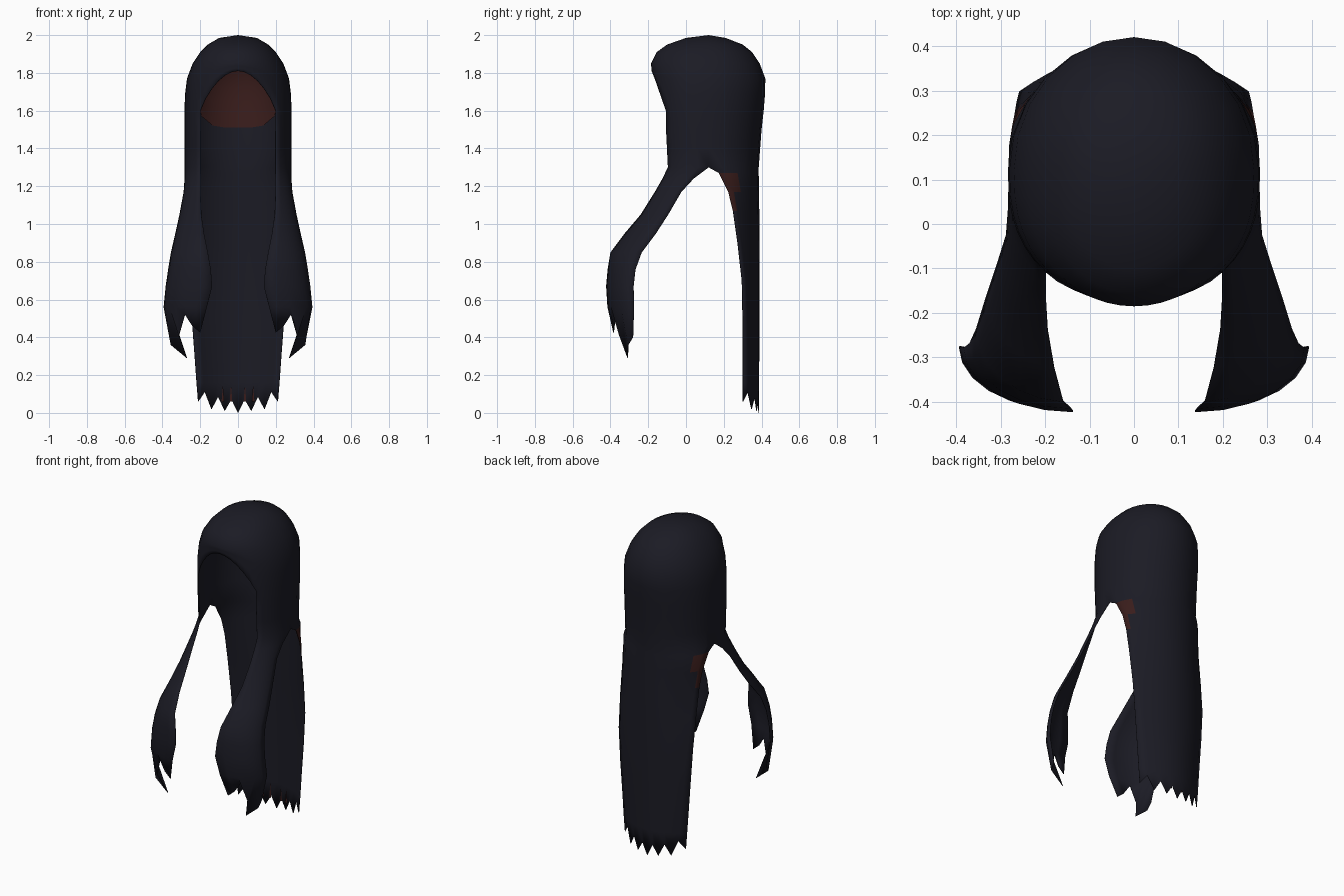
import bpy
import bmesh
from math import sin, cos, radians

cube = bpy.data.objects.get("Cube")
if cube:
    bpy.data.objects.remove(cube)


def material(name, rgb):
    mat = bpy.data.materials.new(name)
    mat.use_nodes = True
    mat.diffuse_color = (*rgb, 1)
    bsdf = mat.node_tree.nodes["Principled BSDF"]
    bsdf.inputs["Base Color"].default_value = (*rgb, 1)
    bsdf.inputs["Roughness"].default_value = 0.8
    return mat


HAIR = material("dark navy hair", (0.011, 0.011, 0.018))
LINING = material("dark red brown", (0.041, 0.012, 0.011))

# Head rings: height, half width, front y, back y
RINGS = [(2.0, 0, .12, .12), (1.985, .10, 0, .21), (1.95, .16, -.10, .30),
         (1.91, .20, -.155, .35), (1.85, .24, -.185, .39), (1.77, .27, -.18, .42),
         (1.66, .284, -.18, .418), (1.5, .283, -.178, .40), (1.3, .282, -.165, .385)]
MID_Y = 0.12
SIDE = 135   # angle from the back where the face opening starts


def lerp(a, b, t):
    return a + (b - a) * t


def head_point(angle, z, scale=1.0):
    for lo, hi in zip(RINGS[1:], RINGS):
        if z >= lo[0] - 1e-6:
            t = (hi[0] - z) / (hi[0] - lo[0])
            rx, yf, yb = (lerp(hi[i], lo[i], t) for i in (1, 2, 3))
            break
    c, s = cos(radians(angle)), sin(radians(angle))
    reach = c * (yb - MID_Y) if c > 0 else -(abs(c) ** 0.8) * (MID_Y - yf)
    return (rx * s * scale, MID_Y + reach * scale, z)


def add_grid(bm, rows, paint=None, flip=False):
    """Sheet of quads; slot 0 is the lining colour, slot 1 the hair."""
    verts = [[bm.verts.new(p) for p in row] for row in rows]
    for r in range(len(verts) - 1):
        for c in range(len(verts[r]) - 1):
            loop = [verts[r][c], verts[r + 1][c], verts[r + 1][c + 1], verts[r][c + 1]]
            face = bm.faces.new(loop[::-1] if flip else loop)
            face.smooth = True
            face.material_index = 0 if paint and paint(r, c) else 1


def finish(bm, name, mats):
    bmesh.ops.remove_doubles(bm, verts=bm.verts, dist=0.0004)
    mesh = bpy.data.meshes.new(name)
    bm.to_mesh(mesh)
    bm.free()
    for m in mats:
        mesh.materials.append(m)
    obj = bpy.data.objects.new(name, mesh)
    bpy.context.collection.objects.link(obj)
    return obj


# Columns: coarse round the back, finer at the front
half = [i * 15 for i in range(6)] + [90 + i * 7.5 for i in range(13)]
ANGLES = [-a for a in half[:0:-1]] + half


def hem(angle):
    """Lower edge of the crown, arching up over the face."""
    t = max(0, abs(angle) - SIDE) / (180 - SIDE)
    return 1.6 + 0.21 * (1 - (1 - t) ** 2)


bm = bmesh.new()
# Crown with fringe
rows = []
for z in [r[0] for r in RINGS[:5]] + [1.77, 1.69, 1.6]:
    rows.append([head_point(a, z if z >= 1.85 else 1.85 - (1.85 - z) * (1.85 - hem(a)) / 0.25)
                 for a in ANGLES])
add_grid(bm, rows, flip=True)

# Sides down to the shoulders
sides = [a for a in ANGLES if abs(a) <= SIDE]
add_grid(bm, [[head_point(a, z) for a in sides] for z in (1.6, 1.5, 1.4, 1.3)], flip=True)

# Back curtain: height, half width, edge y, back y, evenness of columns
CURTAIN = [(1.3, .282, .12, .385, 0), (1.27, .281, .175, .385, 0),
           (1.17, .273, .225, .386, .1), (1.07, .268, .25, .388, .2),
           (.9, .264, .275, .39, .4), (.7, .258, .298, .39, .6),
           (.5, .245, .302, .39, .8), (.3, .23, .302, .388, 1),
           (.16, .22, .303, .387, 1), (0, .212, .303, .385, 1)]
back = [a for a in ANGLES if abs(a) <= 90]
rows = []
for z, w, ye, yb, even in CURTAIN:
    row = []
    power = lerp(0.5, 1, min(1, (1.3 - z) / 0.3))
    for i, a in enumerate(back):
        s = lerp(sin(radians(a)), a / 90, even)
        zz = z
        if z == 0:   # ragged hem
            zz = 0.07 + 0.06 * s * s if i % 2 else 0.01 + 0.05 * s ** 4 - 0.01 * (i == 6)
        row.append((w * s, ye + (yb - ye) * max(0, 1 - s * s) ** power, zz))
    rows.append(row)


def side_patch(r, c):
    edge = min(c, len(back) - 2 - c)
    return (r == 1 and edge < 2) or (r == 2 and edge < 1)


add_grid(bm, rows, side_patch, flip=True)

# Front locks: height, outer x, outer y, inner x, inner y, arc angle
LOCK = [(1.24, .283, .04, .2, -.125, 50),
        (1.17, .288, -.025, .2, -.165, 55), (1.05, .31, -.095, .195, -.24, 65),
        (.95, .332, -.16, .18, -.325, 75), (.85, .355, -.235, .16, -.40, 85),
        (.76, .37, -.268, .144, -.415, 90), (.67, .383, -.278, .137, -.423, 90),
        (.56, .394, -.275, .165, -.416, 90), (0, .362, -.28, .2, -.385, 90)]
TIPS = [.40, .36, .29, .41, .52, .46, .425]
for side in (1, -1):
    top = [head_point(90 + 7.5 * i, 1.3) for i in range(7)]
    rows = [[(side * x, y, z) for x, y, z in top]]
    for z, xa, ya, xb, yb, arc in LOCK:
        row = []
        for i, tip in enumerate(TIPS):
            t, m = radians(arc * i / 6), radians(arc)
            x = xb + (xa - xb) * (cos(t) - cos(m)) / (1 - cos(m))
            y = ya - (ya - yb) * sin(t) / sin(m)
            if z == 0 and i == 2:   # longest strand curls inward
                x, y = 0.272, -0.31
            row.append((side * x, y, z or tip))
        rows.append(row)
    add_grid(bm, rows, flip=side > 0)

hair = finish(bm, "long_hair", [LINING, HAIR, HAIR])
shell = hair.modifiers.new("thin shell", "SOLIDIFY")
shell.thickness = 0.004
shell.offset = -1
shell.material_offset = 1   # inner side is always hair coloured

# Oval lining inside the back of the crown
bm = bmesh.new()
spread = [a for a in ANGLES if abs(a) <= 60]
rows = []
for k in range(7):
    rows.append([head_point(a, lerp(1.93, 1.51 + 0.06 * (abs(a) / 45) ** 4, k / 6), 0.96)
                 for a in spread])
add_grid(bm, rows)
finish(bm, "crown_lining", [LINING])

# Slivers of lining showing at the inner side of the hem
bm = bmesh.new()
for x in (-.08, -.037, .037, .08):
    y = 0.375 - 2 * x * x
    bm.faces.new([bm.verts.new(p) for p in
                  ((x - .007, y, .06), (x + .007, y, .06), (x, y, .15))])
finish(bm, "hem_lining", [LINING])
